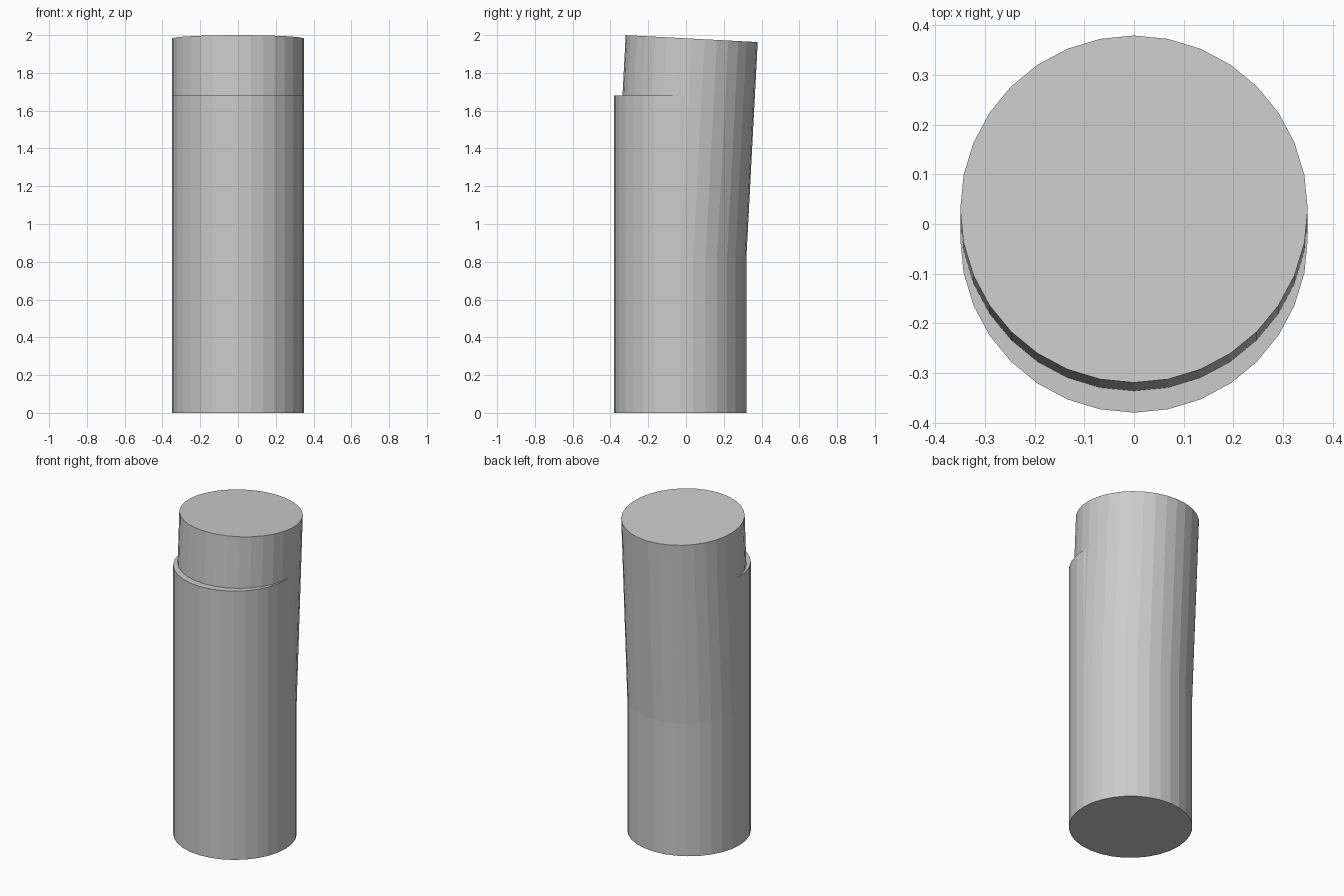
import bpy
import math
from mathutils import Matrix, Vector

if "Cube" in bpy.data.objects:
    bpy.data.objects.remove(bpy.data.objects["Cube"])

RADIUS = 0.35
SIDES = 32

grey = bpy.data.materials.new("light_grey")
grey.diffuse_color = (0.6, 0.6, 0.6, 1.0)
grey.use_nodes = True
grey.node_tree.nodes["Principled BSDF"].inputs["Base Color"].default_value = grey.diffuse_color


def cylinder(name, base, length, tilt=0.0):
    """Flat-sided cylinder standing on its base centre, leaning towards +y by tilt."""
    axis = Matrix.Rotation(-tilt, 3, 'X') @ Vector((0, 0, 1))
    bpy.ops.mesh.primitive_cylinder_add(
        vertices=SIDES, radius=RADIUS, depth=length,
        location=Vector(base) + axis * length / 2, rotation=(-tilt, 0, 0))
    obj = bpy.context.object
    obj.name = name
    obj.data.materials.append(grey)
    return obj


# Upright lower column
cylinder("lower_column", (0, -0.03, 0), 1.68)

# Upper column, leaning backwards out of the lower one
cylinder("upper_column", (0, -0.03, 0.835), 1.148, math.radians(3))
